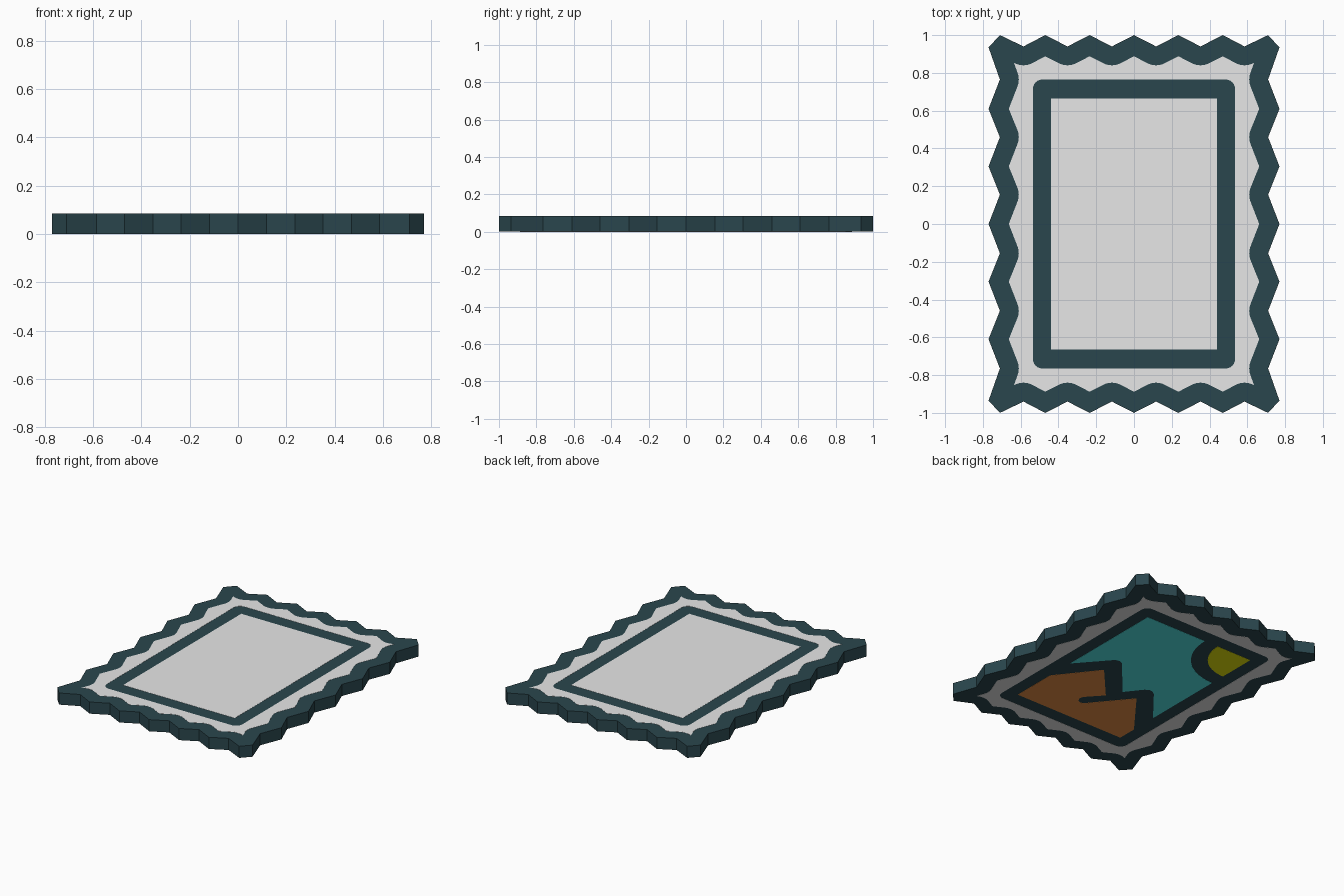
import bpy, bmesh, math

if "Cube" in bpy.data.objects:
    bpy.data.objects.remove(bpy.data.objects["Cube"])

T = 0.085      # total thickness
P = 0.001      # thickness of the coloured plates


def material(name, r, g, b):
    lin = [((c / 255 + 0.055) / 1.055) ** 2.4 if c > 10 else c / 255 / 12.92 for c in (r, g, b)]
    m = bpy.data.materials.new(name)
    m.diffuse_color = (*lin, 1)
    m.use_nodes = True
    m.node_tree.nodes["Principled BSDF"].inputs["Base Color"].default_value = m.diffuse_color
    return m


dark = material("dark slate", 42, 70, 77)
white = material("paper white", 250, 250, 250)
teal = material("sky cyan", 87, 245, 245)
orange = material("mountain orange", 255, 158, 76)
yellow = material("sun yellow", 255, 255, 14)


def arc(cx, cy, r, a0, a1, n):
    """Points on an arc, angles in degrees."""
    return [(cx + r * math.cos(math.radians(a0 + (a1 - a0) * i / n)),
             cy + r * math.sin(math.radians(a0 + (a1 - a0) * i / n))) for i in range(n + 1)]


def four_way(q):
    """Mirror a quadrant running from the top to the right into a full loop."""
    full = (q + [(x, -y) for x, y in reversed(q)] + [(-x, -y) for x, y in q]
            + [(-x, y) for x, y in reversed(q)])
    out = []
    for p in full:
        if not out or math.dist(p, out[-1]) > 1e-5:
            out.append(p)
    if math.dist(out[0], out[-1]) < 1e-5:
        out.pop()
    return out


def slab(name, loops, z0, z1, mat):
    """Extrude an outline, with optional holes, from z0 to z1."""
    bm = bmesh.new()
    edges = []
    for loop in loops:
        vs = [bm.verts.new((x, y, z0)) for x, y in loop]
        edges += [bm.edges.new((vs[i - 1], vs[i])) for i in range(len(vs))]
    bmesh.ops.triangle_fill(bm, edges=edges, use_beauty=True)
    ret = bmesh.ops.extrude_face_region(bm, geom=bm.faces[:], use_keep_orig=True)
    for v in ret["geom"]:
        if isinstance(v, bmesh.types.BMVert):
            v.co.z = z1
    bmesh.ops.recalc_face_normals(bm, faces=bm.faces[:])
    me = bpy.data.meshes.new(name)
    bm.to_mesh(me)
    bm.free()
    me.materials.append(mat)
    ob = bpy.data.objects.new(name, me)
    bpy.context.collection.objects.link(ob)
    return ob


# zigzag outline: peaks and valleys along the top, then down the right side
top = [(0, 1), (.117, .94), (.235, 1), (.352, .94), (.47, 1), (.585, .94)]
side = [(.71, .765), (.77, .61), (.71, .46), (.77, .305), (.71, .155), (.77, 0)]
outline = four_way(top + [(.71, 1), (.77, .935)] + side)

# inner edge of the border: the outline inset by 0.1, rounded at the valleys
inset = []
for x, y in top:
    inset += [(x, .888)] if y == 1 else arc(x, y, .1, 243, 297, 6)
inset.append((.636, .854))
for x, y in side:
    inset += [(.663, y)] if x == .77 else arc(x, y, .1, 159, 201, 6)
inset = four_way(inset)

# picture frame edges
frame = four_way(arc(.485, .715, .05, 90, 0, 6))
W, H = .44, .665
panel = [(W, H), (W, -H), (-W, -H), (-W, H)]

# body with dark border, frame and picture outlines
slab("stamp_body", [outline], P, T - P, dark)

# white margins on both faces, blank panel on top
slab("top_margin", [inset, frame], T - P, T, white)
slab("bottom_margin", [inset, frame], 0, P, white)
slab("top_panel", [panel], T - P, T, white)

# picture on the underside: sky, mountains, corner sun
slab("sky", [[(W, H), (W, -.13), (.262, .075), (.24, .098), (.21, .106), (.18, .092),
              (-.065, -.195), (-.155, -.08), (-.18, -.062), (-.21, -.062), (-.24, -.083),
              (-W, -.33)] + arc(-W, H, .39, -90, 0, 16)], 0, P, teal)
slab("mountains", [[(W, -H), (W, -.335), (.215, -.05), (-.01, -.3), (.09, -.41), (.098, -.44),
                    (.085, -.468), (.06, -.48), (.035, -.472), (-.19, -.2),
                    (-W, -.525), (-W, -H)]], 0, P, orange)
slab("sun", [[(-W, H)] + arc(-W, H, .28, -90, 0, 14)], 0, P, yellow)
